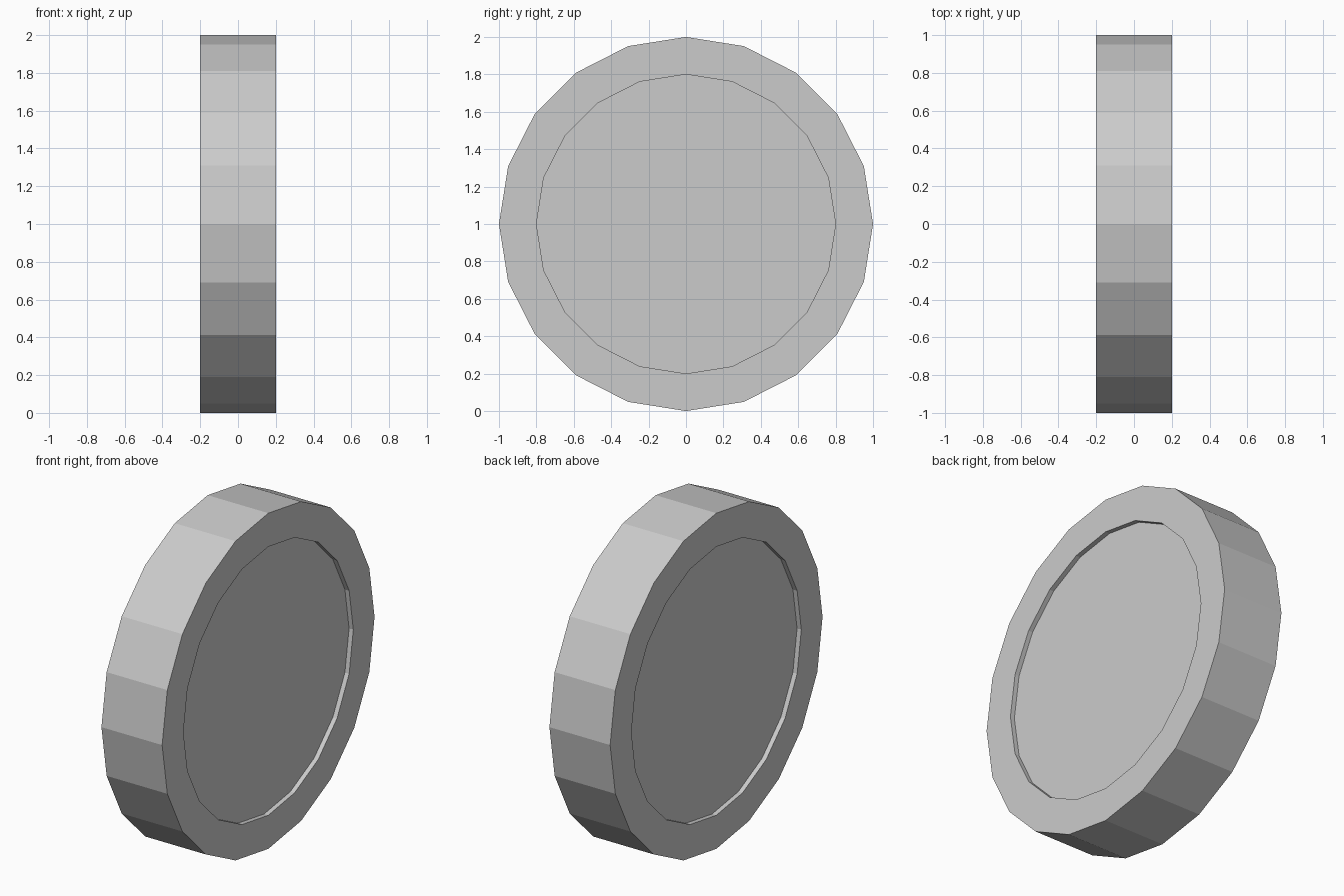
import bpy, bmesh
from math import cos, sin, tau

if "Cube" in bpy.data.objects:
    bpy.data.objects.remove(bpy.data.objects["Cube"])

SIDES = 20
CENTRE_Z = 1.0
# (x, radius) rings from the left recess floor, around the rim, to the right recess floor
PROFILE = [(-0.172, 0.8), (-0.2, 0.8), (-0.2, 1.0), (0.2, 1.0), (0.2, 0.8), (0.172, 0.8)]

bm = bmesh.new()


def ring(x, r):
    return [bm.verts.new((x, r * cos(tau * i / SIDES), CENTRE_Z + r * sin(tau * i / SIDES)))
            for i in range(SIDES)]


# Rim and recess walls
rings = [ring(x, r) for x, r in PROFILE]
for a, b in zip(rings, rings[1:]):
    for i in range(SIDES):
        j = (i + 1) % SIDES
        bm.faces.new((a[i], a[j], b[j], b[i]))

# Recessed flat floors on both sides
bm.faces.new(rings[0])
bm.faces.new(rings[-1])
bmesh.ops.recalc_face_normals(bm, faces=bm.faces)

mesh = bpy.data.meshes.new("wheel_disc")
bm.to_mesh(mesh)
bm.free()
bpy.context.collection.objects.link(bpy.data.objects.new("wheel_disc", mesh))
